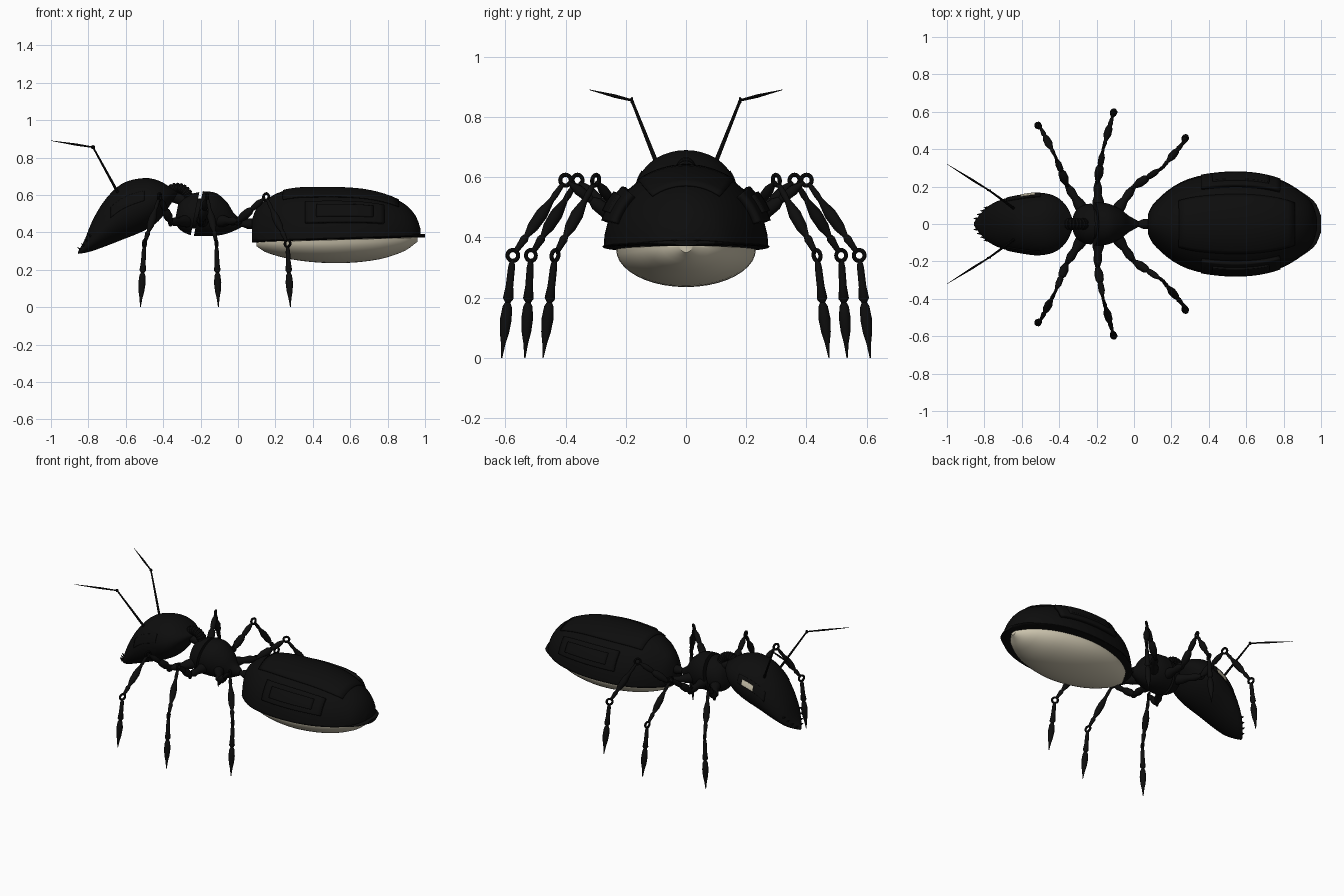
import bpy, bmesh, math
from mathutils import Vector

old = bpy.data.objects.get("Cube")
if old:
    bpy.data.objects.remove(old)


def material(name, rgb):
    m = bpy.data.materials.new(name)
    m.use_nodes = True
    m.diffuse_color = (*rgb, 1)
    bsdf = m.node_tree.nodes["Principled BSDF"]
    bsdf.inputs["Base Color"].default_value = (*rgb, 1)
    bsdf.inputs["Roughness"].default_value = 0.6
    return m


BLACK = material("black shell", (0.004, 0.004, 0.004))
CREAM = material("cream", (0.6, 0.55, 0.42))


def finish(name, bm, mat=BLACK, angle=40):
    bmesh.ops.recalc_face_normals(bm, faces=bm.faces)
    me = bpy.data.meshes.new(name)
    bm.to_mesh(me)
    bm.free()
    ob = bpy.data.objects.new(name, me)
    bpy.context.collection.objects.link(ob)
    me.materials.append(mat)
    bpy.ops.object.select_all(action="DESELECT")
    ob.select_set(True)
    bpy.context.view_layer.objects.active = ob
    bpy.ops.object.shade_smooth_by_angle(angle=math.radians(angle))
    return ob


def grid(bm, rows, closed):
    """Skin rows of points; closed rows are also capped at both ends."""
    vs = [[bm.verts.new(p) for p in r] for r in rows]
    n = len(rows[0])
    for a, b in zip(vs, vs[1:]):
        for i in range(n if closed else n - 1):
            j = (i + 1) % n
            bm.faces.new((a[i], a[j], b[j], b[i]))
    if closed:
        bm.faces.new(vs[0])
        bm.faces.new(vs[-1])


# Stations are (x, half width, bottom z, middle z, top z)
def section(st, x):
    k = 0
    while k < len(st) - 2 and x > st[k + 1][0]:
        k += 1

    def slope(i, c):
        a, b = st[max(i - 1, 0)], st[min(i + 1, len(st) - 1)]
        return (b[c] - a[c]) / (b[0] - a[0])
    p, q = st[k], st[k + 1]
    d = q[0] - p[0]
    u = (x - p[0]) / d
    return [(2*u**3 - 3*u*u + 1) * p[c] + (u**3 - 2*u*u + u) * d * slope(k, c)
            + (3*u*u - 2*u**3) * q[c] + (u**3 - u*u) * d * slope(k + 1, c)
            for c in range(1, 5)]


def skin_point(st, x, ang, grow=0, shear=0):
    w, lo, mid, hi = section(st, x)
    s = math.sin(ang)
    z = mid + ((hi - mid if s > 0 else mid - lo) + grow) * s
    return (x + shear * (z - 0.5), (w + grow) * math.cos(ang), z)


def loft(name, st, mat=BLACK, steps=28, sides=40, shear=0):
    a, b = st[0][0], st[-1][0]
    xs = [(a + b) / 2 - (b - a) / 2 * math.cos(math.pi * i / steps) for i in range(steps + 1)]
    bm = bmesh.new()
    grid(bm, [[skin_point(st, x, math.tau * j / sides, 0, shear) for j in range(sides)]
              for x in xs], True)
    return finish(name, bm, mat)


def plate(name, st, x0, x1, a0, a1, thick, mat=BLACK):
    bm = bmesh.new()
    grid(bm, [[skin_point(st, x0 + (x1 - x0) * i / 16, math.radians(a0 + (a1 - a0) * j / 16), thick / 2)
               for j in range(17)] for i in range(17)], False)
    ob = finish(name, bm, mat)
    mod = ob.modifiers.new("thickness", "SOLIDIFY")
    mod.thickness, mod.offset = thick, 0
    return ob


def spindle(name, p, q, profile, sides=12):
    """Turned rod from p to q; profile holds (fraction along, radius)."""
    p, q = Vector(p), Vector(q)
    rot = (q - p).to_track_quat("Z", "Y")
    bm = bmesh.new()
    grid(bm, [[p + (q - p) * t + rot @ Vector((r * math.cos(math.tau * i / sides),
                                               r * math.sin(math.tau * i / sides), 0))
               for i in range(sides)] for t, r in profile], True)
    return finish(name, bm)


def ring(name, loc, axis, major, minor):
    rot = Vector(axis).to_track_quat("Z", "Y")
    bm = bmesh.new()
    rows = []
    for i in range(21):
        a = math.tau * i / 20
        rows.append([Vector(loc) + rot @ Vector((
            (major + minor * math.cos(b)) * math.cos(a),
            (major + minor * math.cos(b)) * math.sin(a), minor * math.sin(b)))
            for b in [math.tau * j / 8 for j in range(9)]])
    grid(bm, rows, False)
    bmesh.ops.remove_doubles(bm, verts=bm.verts, dist=0.0001)
    return finish(name, bm)


# Head
head = [(-.855, .01, .285, .29, .297), (-.82, .055, .29, .32, .36), (-.78, .095, .30, .36, .46),
        (-.71, .13, .325, .43, .575), (-.62, .152, .36, .50, .66), (-.50, .166, .41, .55, .69),
        (-.42, .148, .465, .57, .675), (-.36, .095, .55, .595, .64), (-.325, .02, .6, .61, .62)]
loft("head", head)
plate("eye", head, -.605, -.53, 9, 22, .006, CREAM)
for s, a in (("left", 8), ("right", 150)):
    plate("cheek_plate_" + s, head, -.68, -.5, a, a + 22, .004)
    # Teeth along the front edge of the face
    for i in range(4):
        base = Vector(skin_point(head, -.84 + .018 * i, math.radians(15 if s == "left" else 165)))
        spindle("tooth_" + s, base, base + Vector((-.018, 0, .012)), [(0, .007), (1, .001)], 6)

# Ribbed neck
for i in range(9):
    a = math.radians(130 - 14 * i)
    ring("neck_rib", (-.325 + .06 * math.cos(a), 0, .575 + .06 * math.sin(a)),
         (-math.sin(a), 0, math.cos(a)), .02, .011)
spindle("neck_core", (-.38, 0, .6), (-.25, 0, .56), [(0, .03), (1, .03)])

# Thorax in two shells with a slanted gap
loft("thorax_front", [(-.33, .02, .47, .51, .55), (-.31, .07, .43, .5, .58), (-.27, .1, .40, .5, .605),
                      (-.23, .11, .385, .5, .615)], shear=.2)
loft("thorax_rear", [(-.212, .116, .38, .5, .62), (-.14, .11, .38, .49, .61), (-.07, .08, .385, .47, .56),
                     (-.02, .045, .40, .455, .5), (.03, .018, .425, .445, .465)], shear=.2)
spindle("thorax_core", (-.28, 0, .5), (-.15, 0, .5), [(0, .08), (1, .08)], 24)
spindle("waist", (-.01, 0, .445), (.13, 0, .445),
        [(0, .02), (.25, .016), (.45, .028), (.6, .028), (.8, .016), (1, .035)])

# Abdomen shell, rim, belly and raised plates
outline = [(.075, .05, .47), (.1, .10, .53), (.2, .19, .605), (.3, .24, .632), (.42, .265, .637),
           (.55, .274, .636), (.68, .262, .625), (.8, .226, .595), (.9, .165, .545),
           (.955, .105, .48), (.975, .04, .42)]
shell = [(x, w, .345 + .03 * x, .35 + .03 * x, z) for x, w, z in outline]
loft("abdomen_shell", shell)
loft("abdomen_rim", [(x if x < .9 else .9 + (x - .9) * 1.33, w + .004, .343 + .03 * x, .353 + .03 * x,
                      .363 + .03 * x) for x, w, z in outline])
loft("belly", [(.1, .02, .325, .35, .352), (.15, .1, .293, .352, .355), (.3, .19, .253, .354, .357),
               (.52, .232, .235, .36, .363), (.74, .195, .253, .366, .369), (.89, .11, .30, .37, .373),
               (.96, .02, .35, .372, .375)], CREAM)
for s, a in (("left", 18), ("right", 136)):
    plate("side_panel_" + s, shell, .36, .78, a, a + 26, .022)
    plate("side_inset_" + s, shell, .42, .72, a + 6, a + 20, .032)
plate("back_panel", shell, .24, .86, 55, 125, .006)

# Legs: body socket, hip, knee, ankle, foot, given for the +y side
legs = {"front": [(-.27, .07, .46), (-.36, .21, .455), (-.42, .36, .59), (-.50, .515, .34), (-.522, .535, 0)],
        "middle": [(-.19, .08, .46), (-.195, .23, .46), (-.165, .40, .59), (-.115, .575, .34), (-.105, .612, 0)],
        "hind": [(-.1, .06, .46), (0, .20, .46), (.15, .30, .59), (.265, .435, .34), (.28, .475, 0)]}
hip_shape = [(0, .034), (.3, .03), (.5, .02), (.75, .024), (1, .012)]
thigh_shape = [(0, .012), (.2, .024), (.4, .022), (.5, .012), (.55, .016), (.75, .017), (.9, .008), (.95, .008)]
shin_shape = [(.06, .008), (.2, .011), (.26, .009), (.45, .021), (.62, .019), (.74, .009), (.78, .014),
              (.86, .011), (.94, .009)]
foot_shape = [(.05, .008), (.12, .012), (.3, .013), (.42, .018), (.46, .009), (.5, .016), (.62, .02),
              (.75, .016), (.86, .008), (1, .002)]
for side, m in (("left", 1), ("right", -1)):
    for which, pts in legs.items():
        p = [Vector((x, y * m, z)) for x, y, z in pts]
        tag = f"{which}_{side}"
        spindle("hip_" + tag, p[0], p[1], hip_shape)
        spindle("thigh_" + tag, p[1], p[2], thigh_shape)
        spindle("shin_" + tag, p[2], p[3], shin_shape)
        spindle("foot_" + tag, p[3], p[4], foot_shape)
        for joint, q in (("hip", p[1]), ("knee", p[2]), ("ankle", p[3])):
            axis = (p[2] - p[1]).cross(p[3] - p[2])
            ring(f"{joint}_ring_{tag}", q, axis, .018, .007)
    # Antennae
    root, bend, tip = [Vector((x, y * m, z)) for x, y, z in
                       ((-.63, .075, .59), (-.775, .18, .855), (-1, .32, .89))]
    spindle("antenna_stalk_" + side, root, bend, [(0, .008), (.9, .005), (1, .005)], 8)
    spindle("antenna_tip_" + side, bend, tip, [(0, .004), (.4, .006), (1, .001)], 8)
    ring("antenna_joint_" + side, bend, (0, 1, 0), .007, .004)
